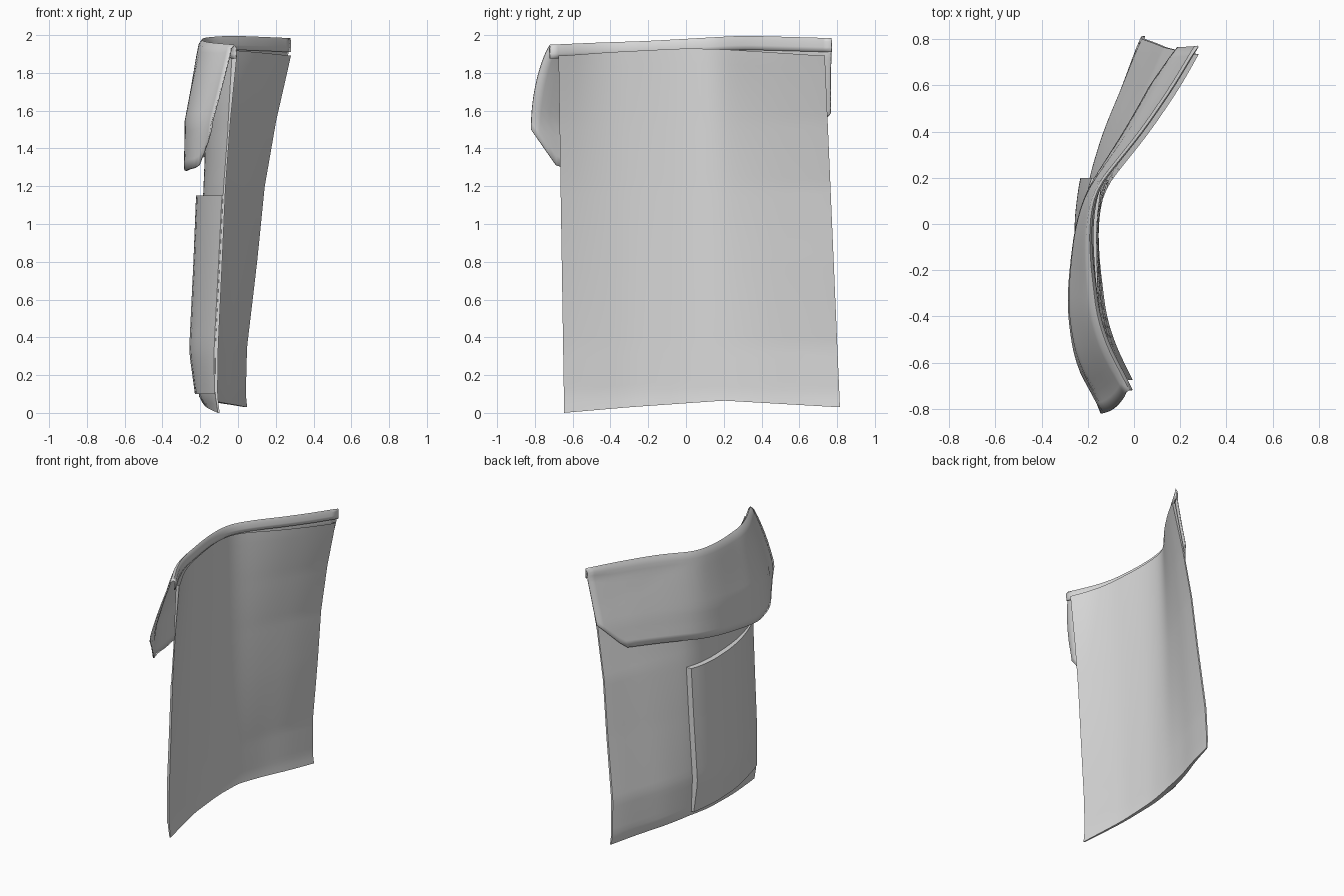
import bpy, bmesh, math

if "Cube" in bpy.data.objects:
    bpy.data.objects.remove(bpy.data.objects["Cube"])

# One cloth colour
cloth = bpy.data.materials.new("pale grey cloth")
cloth.diffuse_color = (0.7, 0.7, 0.7, 1)
cloth.use_nodes = True
cloth.node_tree.nodes["Principled BSDF"].inputs["Base Color"].default_value = cloth.diffuse_color


def lerp(a, b, t):
    return a + (b - a) * t


def piecewise(pts, p):
    """Clamped linear interpolation through (position, value) pairs."""
    if p <= pts[0][0]:
        return pts[0][1]
    for (a, fa), (b, fb) in zip(pts, pts[1:]):
        if p <= b:
            return lerp(fa, fb, (p - a) / (b - a))
    return pts[-1][1]


def smooth(pts, p, r=0.06):
    return sum(piecewise(pts, p + r * k) for k in (-1, -0.5, 0, 0.5, 1)) / 5


# S-shaped plan curves (y, x) of the bag's +x face at its top and bottom
TOP = [(-.78, .04), (-.67, -.005), (-.55, -.07), (-.4, -.12), (-.15, -.15),
       (0, -.155), (.15, -.13), (.4, .07), (.6, .205), (.74, .285), (.85, .35)]
BOTTOM = [(-.75, -.09), (-.645, -.11), (-.3, -.16), (0, -.165), (.2, -.14),
          (.4, -.09), (.6, -.02), (.81, .04), (.9, .06)]
TWIST = [(.05, 0), (.35, .04), (.8, .25), (1.2, .42), (1.55, .67), (1.9, 1)]
LOW_EDGE = [(-.65, 0), (-.3, .03), (.2, .065), (.81, .03)]
HIGH_EDGE = [(-.67, 1.89), (-.4, 1.91), (0, 1.93), (.2, 1.925), (.74, 1.89)]


def front_x(y, z):
    x = lerp(smooth(BOTTOM, y), smooth(TOP, y), piecewise(TWIST, z))
    return x + 0.012 * max(0, 1 - z / 0.1)          # flared bottom hem


def back_x(y, z):
    """Back panel: thin seams at the sides, fuller towards the bottom."""
    mid = lerp(.08, .04, z / 1.9)
    belly = max(0, math.cos((y - mid) / .74 * math.pi / 2)) ** .6
    seam = piecewise([(0, .008), (1.5, .008), (1.9, .025)], z)
    puff = piecewise([(.03, .012), (.09, .038), (.35, .05), (.8, .03),
                      (1.3, .012), (1.9, .008)], z)
    return front_x(y, z) - seam - puff * belly


def pocket_x(y, z):
    depth = piecewise([(-.66, .005), (-.5, .018), (-.2, .036), (.2, .04)], y)
    return back_x(y, z) - depth * piecewise([(.1, .5), (.3, 1)], z)


def finish(name, bm, angle=40):
    bmesh.ops.recalc_face_normals(bm, faces=bm.faces)
    mesh = bpy.data.meshes.new(name)
    bm.to_mesh(mesh)
    bm.free()
    mesh.materials.append(cloth)
    ob = bpy.data.objects.new(name, mesh)
    bpy.context.collection.objects.link(ob)
    bpy.context.view_layer.objects.active = ob
    ob.select_set(True)
    bpy.ops.object.shade_smooth_by_angle(angle=math.radians(angle))
    ob.select_set(False)
    return ob


def slab(name, place, fx, bx, cols, rows, closed_top):
    """Two curved panels joined along the sides and bottom."""
    bm = bmesh.new()
    rings = []
    for j in range(rows + 1):
        pts = [place(i / cols, j / rows) for i in range(cols + 1)]
        ring = [bm.verts.new((fx(y, z), y, z)) for y, z in pts]
        ring += [bm.verts.new((bx(y, z), y, z)) for y, z in reversed(pts)]
        rings.append(ring)
    n = 2 * (cols + 1)
    for a, b in zip(rings, rings[1:]):
        for i in range(n):
            k = (i + 1) % n
            bm.faces.new((a[i], a[k], b[k], b[i]))
    for ring in [rings[0]] + ([rings[-1]] if closed_top else []):
        for i in range(cols):
            bm.faces.new((ring[i], ring[i + 1], ring[n - 2 - i], ring[n - 1 - i]))
    return finish(name, bm)


# Bag body: front and back panels, open at the top
def bag_place(t, v):
    y = lerp(lerp(-.645, -.675, v), lerp(.815, .735, v), t)
    return y, lerp(piecewise(LOW_EDGE, y), smooth(HIGH_EDGE, y), v)


slab("bag_body", bag_place, front_x, back_x, 36, 48, False)


# Flat outer pocket on the -x side
def pocket_place(t, v):
    return lerp(lerp(-.645, -.66, v), .2, t), lerp(.1, 1.15, v)


slab("outer_pocket", pocket_place, lambda y, z: back_x(y, z) + .003,
     pocket_x, 20, 22, True)

# Flap: rises from the back panel, folds over and hangs on the -x side
FLAP_TOP = [(-.72, 1.945), (-.5, 1.955), (-.2, 1.965), (.3, 1.993), (.77, 1.98)]
FLAP_HEM = [(-.82, 1.5), (-.68, 1.3), (-.45, 1.28), (.22, 1.36), (.6, 1.39), (.77, 1.59)]
STAND_OFF = [(-.82, .12), (-.7, .15), (-.6, .155), (-.3, .12), (0, .07), (.2, .035),
             (.4, .02), (.8, .015)]

bm = bmesh.new()
cols, hang = 36, 16
grid = []
for i in range(cols + 1):
    t = i / cols
    y_top, y_low = lerp(-.72, .77, t), lerp(-.82, .765, t)
    peak, hem = smooth(FLAP_TOP, y_top), piecewise(FLAP_HEM, y_low)
    line = []
    # rising inner part and fold
    for dz in (-.07, -.045, -.015, 0):
        share = .08 if dz == 0 else 0
        x = back_x(y_top, peak + dz) - share * smooth(STAND_OFF, y_top)
        line.append(bm.verts.new((x, y_top, peak + dz)))
    # hanging outer part, standing off further as it falls
    for j in range(1, hang + 1):
        s = j / hang
        y = lerp(y_top, y_low, math.sin(s * math.pi / 2))
        z = lerp(peak, hem, s ** 1.25)
        drop = min(1, (peak - z) / .42)
        off = max(.012 * min(1, s * 8), smooth(STAND_OFF, y) * (.15 + .85 * drop ** .8))
        line.append(bm.verts.new((back_x(y, z) - off, y, z)))
    grid.append(line)
for a, b in zip(grid, grid[1:]):
    for j in range(len(a) - 1):
        bm.faces.new((a[j], b[j], b[j + 1], a[j + 1]))
flap = finish("top_flap", bm, 60)
mod = flap.modifiers.new("cloth thickness", 'SOLIDIFY')
mod.thickness = 0.008
mod.offset = 0
